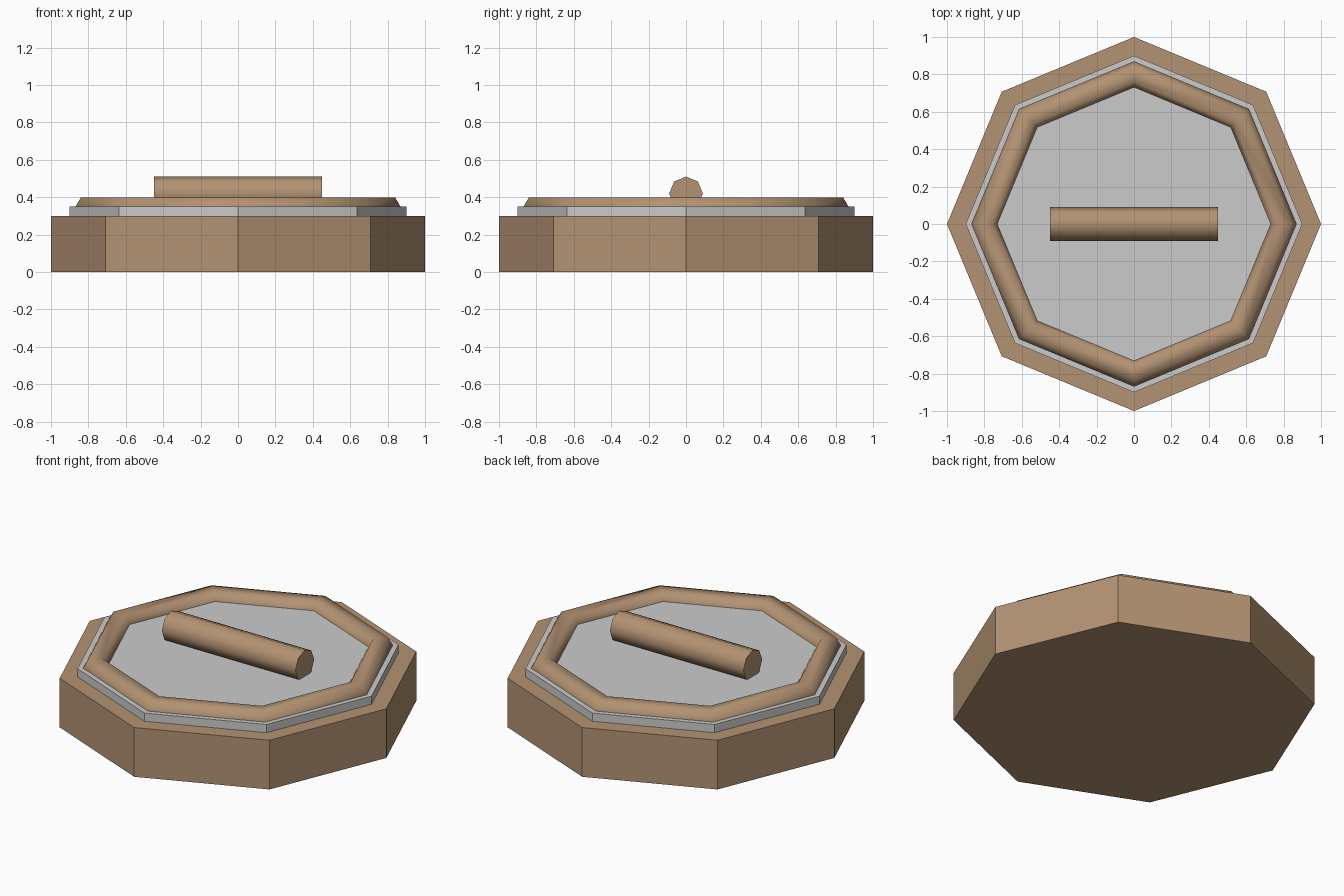
import bpy
from math import pi, radians

if "Cube" in bpy.data.objects:
    bpy.data.objects.remove(bpy.data.objects["Cube"])

wood = bpy.data.materials.new("wood")
wood.diffuse_color = (0.45, 0.29, 0.17, 1)
wood.use_nodes = True
wood.node_tree.nodes["Principled BSDF"].inputs["Base Color"].default_value = wood.diffuse_color


def finish(name, material=None, smooth=None):
    ob = bpy.context.object
    ob.name = name
    if material:
        ob.data.materials.append(material)
    if smooth:
        bpy.ops.object.shade_smooth_by_angle(angle=radians(smooth))
    return ob


def octagon(name, radius, z0, z1, material=None):
    bpy.ops.mesh.primitive_cylinder_add(
        vertices=8, radius=radius, depth=z1 - z0, location=(0, 0, (z0 + z1) / 2))
    return finish(name, material)


# Stacked octagonal base and grey plate
octagon("base", 1.0, 0.0, 0.30, wood)
octagon("plate", 0.90, 0.30, 0.35)

# Raised rim with a six-sided section, sunk into the plate
bpy.ops.mesh.primitive_torus_add(
    major_segments=8, minor_segments=6, major_radius=0.80, minor_radius=0.08,
    location=(0, 0, 0.33))
finish("rim", wood, 65)

# Handle bar in two eight-sided halves that meet in the middle
for side, x in (("left", -0.225), ("right", 0.225)):
    bpy.ops.mesh.primitive_cylinder_add(
        vertices=8, radius=0.09, depth=0.45, location=(x, 0, 0.42),
        rotation=(0, pi / 2, 0))
    finish("handle_" + side, wood, 60)
